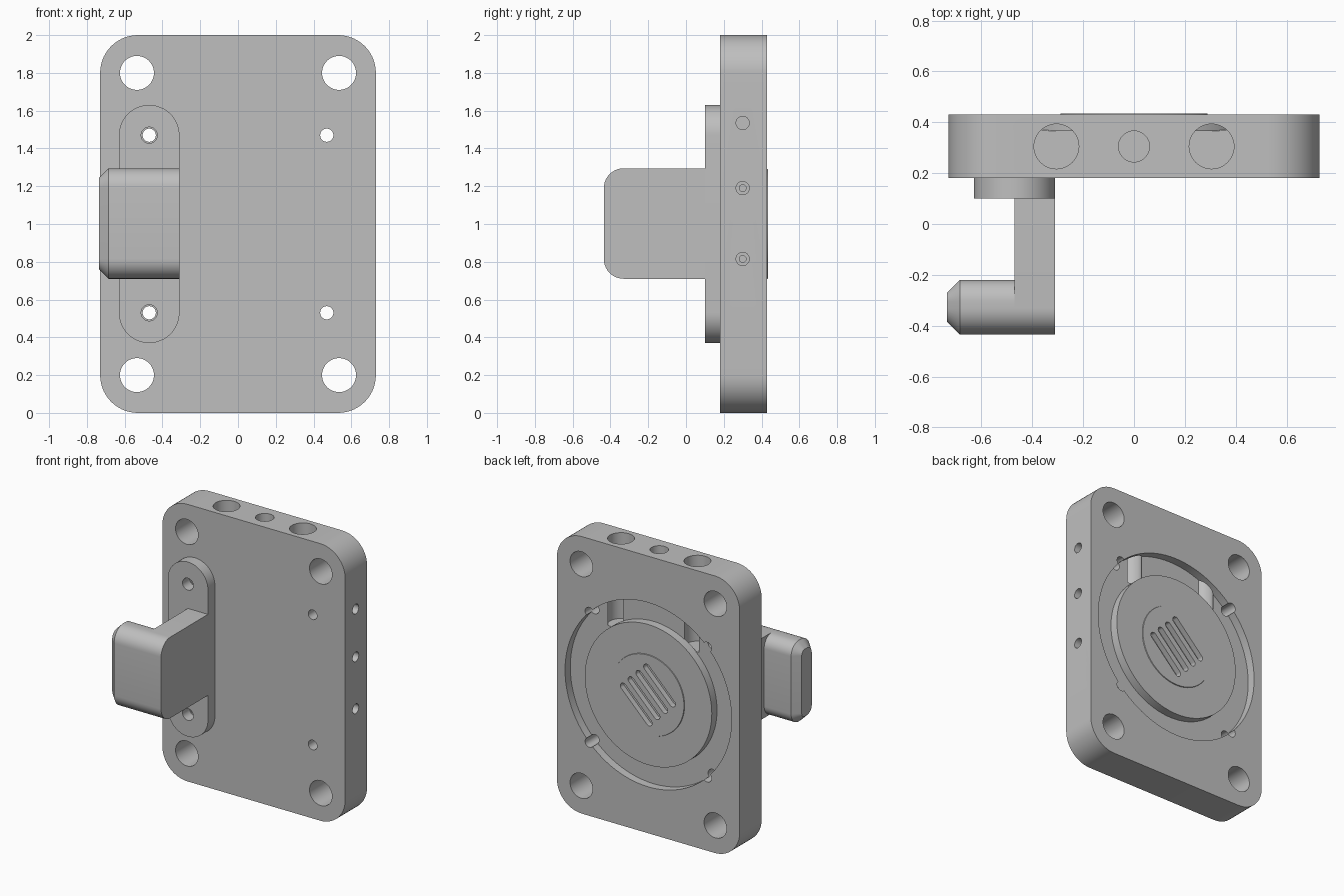
import bpy, bmesh, math

if "Cube" in bpy.data.objects:
    bpy.data.objects.remove(bpy.data.objects["Cube"])

# One plain grey for everything
GREY = (0.52, 0.52, 0.52, 1)
grey = bpy.data.materials.new("machined_grey")
grey.use_nodes = True
grey.diffuse_color = GREY
grey.node_tree.nodes["Principled BSDF"].inputs["Base Color"].default_value = GREY


def place(axis, p, u, v):
    """Turn a position along an axis and a 2D point into a 3D point."""
    return {"X": (p, u, v), "Y": (u, p, v), "Z": (u, v, p)}[axis]


def circle(u, v, r, n=48):
    return [(u + r * math.cos(math.tau * i / n), v + r * math.sin(math.tau * i / n))
            for i in range(n)]


def rounded(u0, u1, v0, v1, radii, n=10):
    """Rectangle outline; radii run from the low-low corner anticlockwise."""
    corners = [(u0, v0, 1, 1), (u1, v0, -1, 1), (u1, v1, -1, -1), (u0, v1, 1, -1)]
    pts = []
    for k, ((u, v, su, sv), r) in enumerate(zip(corners, radii)):
        if r <= 0:
            pts.append((u, v))
            continue
        for i in range(n + 1):
            a = math.pi + (k + i / n) * math.pi / 2
            pts.append((u + su * r + r * math.cos(a), v + sv * r + r * math.sin(a)))
    return pts


def loft(name, axis, sections):
    """Closed solid through matching outlines given as (position, outline)."""
    bm = bmesh.new()
    rings = [[bm.verts.new(place(axis, p, u, v)) for u, v in pts] for p, pts in sections]
    for a, b in zip(rings, rings[1:]):
        for i in range(len(a)):
            j = (i + 1) % len(a)
            bm.faces.new((a[i], a[j], b[j], b[i]))
    bm.faces.new(rings[0])
    bm.faces.new(rings[-1])
    bmesh.ops.recalc_face_normals(bm, faces=bm.faces)
    mesh = bpy.data.meshes.new(name)
    bm.to_mesh(mesh)
    bm.free()
    mesh.materials.append(grey)
    ob = bpy.data.objects.new(name, mesh)
    bpy.context.collection.objects.link(ob)
    return ob


def activate(ob):
    bpy.ops.object.select_all(action="DESELECT")
    ob.select_set(True)
    bpy.context.view_layer.objects.active = ob


def cut(ob, axis, a, b, outline):
    """Subtract a straight prism from a part."""
    cutter = loft("cutter", axis, [(a, outline), (b, outline)])
    cutter.hide_render = True
    mod = ob.modifiers.new("cut", "BOOLEAN")
    mod.operation, mod.solver, mod.object = "DIFFERENCE", "EXACT", cutter
    activate(ob)
    bpy.ops.object.modifier_apply(modifier=mod.name)
    bpy.data.objects.remove(cutter)


FRONT, BACK, FLOOR, MID = 0.18, 0.43, 0.37, 0.305

# Back plate with rounded corners
outline = rounded(-0.73, 0.73, 0, 2, [0.2] * 4, 14)
plate = loft("back_plate", "Y", [(FRONT, outline), (BACK, outline)])

# Round recess in the back
cut(plate, "Y", FLOOR, 0.6, circle(0, 1, 0.665, 96))

# Mounting holes and screw holes through the plate
for sx in (-1, 1):
    for sz in (-1, 1):
        cut(plate, "Y", 0, 0.6, circle(sx * 0.535, 1 + sz * 0.8, 0.09))
        cut(plate, "Y", 0, 0.6, circle(sx * 0.47, 1 + sz * 0.47, 0.035, 24))

# Bores down from the top edge
for x, r, bottom in ((-0.305, 0.088, 1.38), (0, 0.061, 1.3), (0.305, 0.088, 1.38)):
    cut(plate, "Z", bottom, 2.2, circle(x, MID, r))

# Bores in from one side edge, two of them stepped
for z, stepped in ((0.815, True), (1.19, True), (1.535, False)):
    cut(plate, "X", 0.55, 0.9, circle(0.30, z, 0.035, 24))
    if stepped:
        cut(plate, "X", 0.4, 0.6, circle(0.30, z, 0.018, 24))

# Round boss in the recess with a slightly raised centre
boss = loft("round_boss", "Y", [(y, circle(0, 1, r, 96)) for y, r in
            ((FLOOR - 0.004, 0.507), (BACK, 0.507), (BACK, 0.29), (0.435, 0.288))])

# Four diagonal slots in the centre of the boss
C = math.sqrt(0.5)
for k in range(4):
    off = (k - 1.5) * 0.088
    slot = rounded(-0.17, 0.17, off - 0.024, off + 0.024, [0.024] * 4, 6)
    cut(boss, "Y", 0.395, 0.5, [((u - v) * C, 1 + (u + v) * C) for u, v in slot])

# Bracket foot on the front, with two screw holes
foot_outline = rounded(-0.63, -0.31, 0.37, 1.63, [0.16] * 4, 16)
foot = loft("bracket_foot", "Y", [(0.10, foot_outline), (FRONT, foot_outline)])
for sz in (-1, 1):
    cut(foot, "Y", 0, 0.3, circle(-0.47, 1 + sz * 0.47, 0.043, 24))

# Arm standing out from the foot
arm_outline = rounded(-0.435, 0.11, 0.71, 1.295, [0.105, 0, 0, 0.105])
arm = loft("bracket_arm", "X", [(-0.47, arm_outline), (-0.31, arm_outline)])


# Hook turned sideways at the end of the arm, with a chamfered tip
def hook_outline(inset):
    f, b = 0.105 - inset, 0.085 - inset
    return rounded(-0.435 + inset, -0.22 - inset, 0.71 + inset, 1.295 - inset, [f, b, b, f])


hook = loft("bracket_hook", "X", [(-0.735, hook_outline(0.05)), (-0.685, hook_outline(0)),
                                  (-0.47, hook_outline(0))])

# Smooth the curved walls and keep the edges crisp
for part in (plate, boss, foot, arm, hook):
    activate(part)
    bpy.ops.object.shade_smooth_by_angle(angle=math.radians(30))
